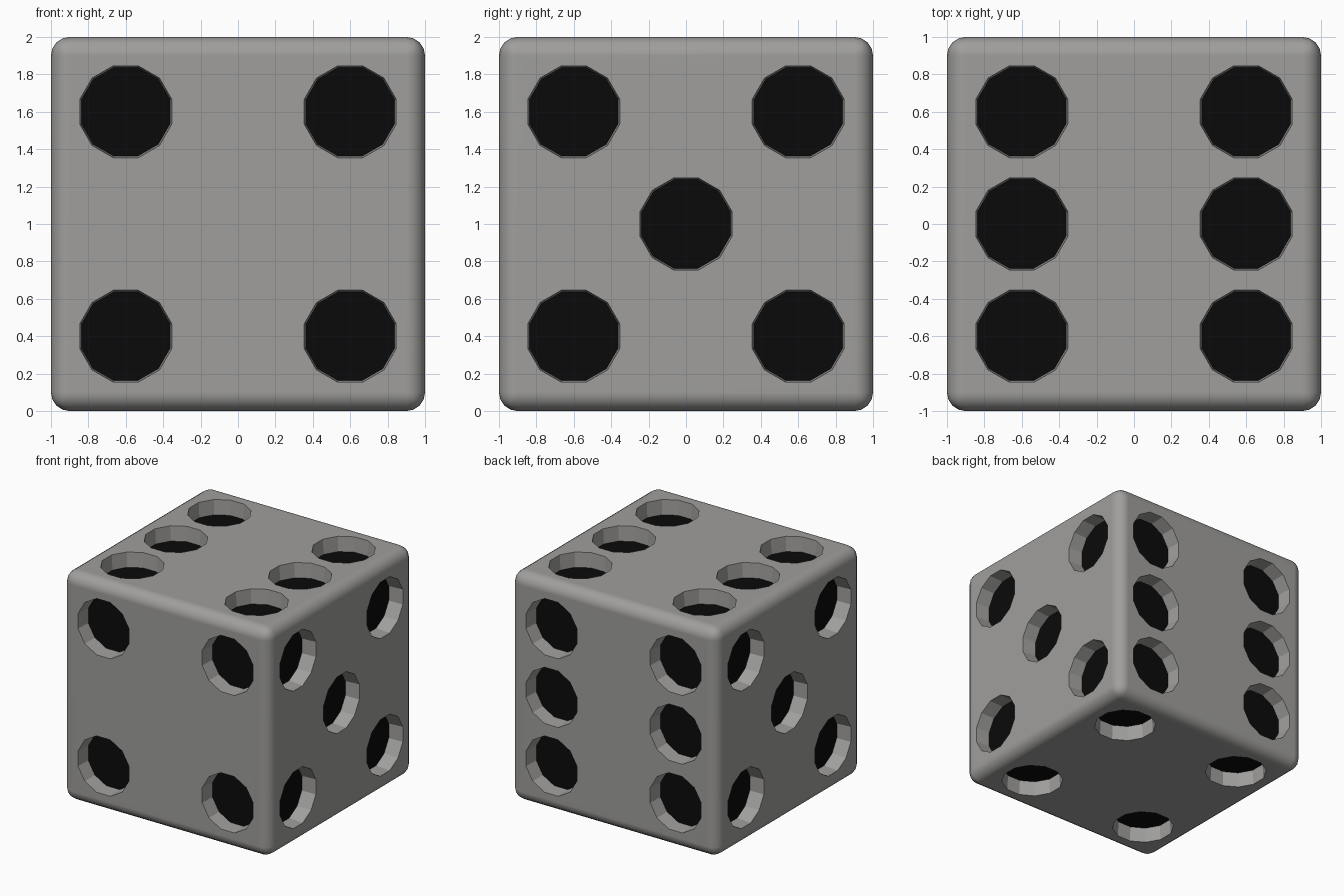
import bpy, bmesh, math
from mathutils import Vector, Matrix

if "Cube" in bpy.data.objects:
    bpy.data.objects.remove(bpy.data.objects["Cube"], do_unlink=True)

DEPTH = 0.13       # pit depth
SPREAD = 0.6       # pit offset from the face centre
PROUD = 0.05       # how far the cutters stand out of the faces


def material(name, rgb):
    mat = bpy.data.materials.new(name)
    mat.use_nodes = True
    mat.diffuse_color = (*rgb, 1)
    mat.node_tree.nodes["Principled BSDF"].inputs["Base Color"].default_value = (*rgb, 1)
    return mat


def mesh_object(name, bm):
    mesh = bpy.data.meshes.new(name)
    bm.to_mesh(mesh)
    bm.free()
    obj = bpy.data.objects.new(name, mesh)
    bpy.context.collection.objects.link(obj)
    return obj


# Rounded cube body
bm = bmesh.new()
bmesh.ops.create_cube(bm, size=2)
bmesh.ops.bevel(bm, geom=bm.edges[:], offset=0.1, segments=4, profile=0.5,
                affect='EDGES', clamp_overlap=True)
die = mesh_object("die_body", bm)
die.data.materials.append(material("warm grey", (0.35, 0.345, 0.335)))
die.data.materials.append(material("pit black", (0.003, 0.003, 0.003)))

# Pip layouts in face coordinates
four = [(a, b) for a in (-1, 1) for b in (-1, 1)]
five = four + [(0, 0)]
six = [(a, b) for a in (-1, 1) for b in (-1, 0, 1)]

X, Y, Z = Vector((1, 0, 0)), Vector((0, 1, 0)), Vector((0, 0, 1))
faces = [(-Y, X, Z, four), (Y, X, Z, six),
         (X, Y, Z, five), (-X, Y, Z, five),
         (Z, X, Y, six), (-Z, X, Y, four)]

# Twelve-sided tapered cutters, flats lined up with the cube edges
bm = bmesh.new()
for normal, u, v, pips in faces:
    turn = normal.to_track_quat('Z', 'Y').to_matrix().to_4x4()
    spin = Matrix.Rotation(math.pi / 12, 4, 'Z')
    for a, b in pips:
        centre = u * a * SPREAD + v * b * SPREAD + normal * (1 + (PROUD - DEPTH) / 2)
        bmesh.ops.create_cone(bm, cap_ends=True, segments=12,
                              radius1=0.246, radius2=0.258, depth=DEPTH + PROUD,
                              matrix=Matrix.Translation(centre) @ turn @ spin)
cutter = mesh_object("pit_cutter", bm)
cutter.hide_render = True

# Cut the pits
cut = die.modifiers.new("pits", 'BOOLEAN')
cut.operation = 'DIFFERENCE'
cut.solver = 'EXACT'
cut.object = cutter
bpy.ops.object.select_all(action='DESELECT')
bpy.context.view_layer.objects.active = die
die.select_set(True)
bpy.ops.object.modifier_apply(modifier=cut.name)
bpy.data.objects.remove(cutter, do_unlink=True)

# Pit floors are black: flat faces lying one pit depth below a side
for poly in die.data.polygons:
    axis = max(range(3), key=lambda i: abs(poly.normal[i]))
    level = abs(poly.center[axis])
    is_floor = abs(poly.normal[axis]) > 0.999 and abs(level - (1 - DEPTH)) < 0.005
    poly.material_index = 1 if is_floor else 0

# Stand on the ground, smooth the rounded edges, keep the large sides flat
die.data.transform(Matrix.Translation(Z))
bpy.ops.object.shade_smooth_by_angle(angle=math.radians(26))
flatten = die.modifiers.new("flat_sides", 'WEIGHTED_NORMAL')
flatten.keep_sharp = True
